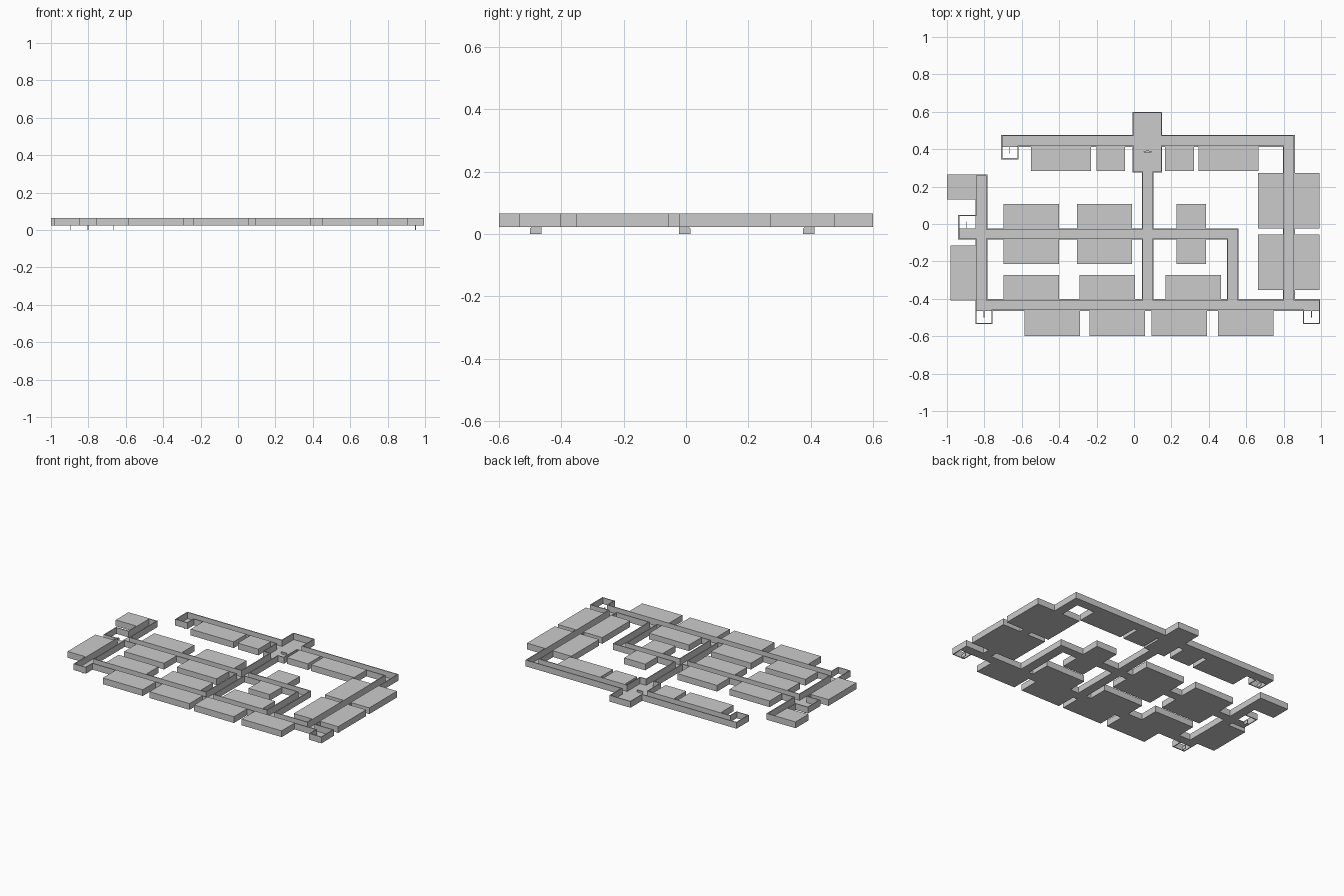
import bpy, bmesh
from mathutils import Vector

if "Cube" in bpy.data.objects:
    bpy.data.objects.remove(bpy.data.objects["Cube"])

Z0, Z1 = 0.023, 0.065
WALL = 0.006

# x0, x1, y0, y1
HALLS = [(-.71, .86, .413, .477), (-.008, .15, .275, .6), (.797, .86, -.402, .477),
         (-.848, .995, -.464, -.402), (-.848, -.784, -.464, .265), (-.94, .56, -.083, -.023),
         (.496, .56, -.402, -.023), (.042, .105, -.402, .275)]
SHAFTS = [(-.71, -.618, .346, .413), (-.94, -.848, -.023, .048),
          (-.848, -.756, -.535, -.464), (.903, .995, -.535, -.464)]


def finish(name, bm):
    me = bpy.data.meshes.new(name)
    bm.to_mesh(me)
    bm.free()
    ob = bpy.data.objects.new(name, me)
    bpy.context.collection.objects.link(ob)
    return ob


def box(name, x0, x1, y0, y1, z0=Z0, z1=Z1):
    bm = bmesh.new()
    bmesh.ops.create_cube(bm, size=1)
    for v in bm.verts:
        c = v.co + Vector((.5, .5, .5))
        v.co = (x0 + c.x * (x1 - x0), y0 + c.y * (y1 - y0), z0 + c.z * (z1 - z0))
    return finish(name, bm)


def inside(x, y, rects):
    return any(a < x < b and c < y < d for a, b, c, d in rects)


def union_plan(rects):
    """Merge overlapping rectangles into one flat sheet of cells."""
    xs = sorted({v for r in rects for v in r[:2]})
    ys = sorted({v for r in rects for v in r[2:]})
    bm = bmesh.new()
    for a, b in zip(xs, xs[1:]):
        for c, d in zip(ys, ys[1:]):
            if inside((a + b) / 2, (c + d) / 2, rects):
                bm.faces.new([bm.verts.new((x, y, Z0)) for x, y in ((a, c), (b, c), (b, d), (a, d))])
    bmesh.ops.remove_doubles(bm, verts=bm.verts, dist=1e-5)
    return bm


# corridor floor (the shafts stay open)
finish("corridor_floor", union_plan(HALLS))

# corridor and shaft walls, raised along the outline
bm = union_plan(HALLS + SHAFTS)
floor = bm.faces[:]
rim = [e for e in bm.edges if e.is_boundary]
up = bmesh.ops.extrude_edge_only(bm, edges=rim)["geom"]
for v in up:
    if isinstance(v, bmesh.types.BMVert):
        v.co.z = Z1
bmesh.ops.recalc_face_normals(bm, faces=bm.faces)
bmesh.ops.delete(bm, geom=floor, context='FACES')
# make every wall face away from the corridor
for f in bm.faces:
    f.normal_update()
    p = f.calc_center_median() + f.normal * .002
    if inside(p.x, p.y, HALLS + SHAFTS):
        f.normal_flip()
walls = finish("corridor_walls", bm)
mod = walls.modifiers.new("thickness", 'SOLIDIFY')
mod.thickness = WALL
mod.offset = -1
mod.use_even_offset = True

# closed rooms: rows of (y0, y1, x spans)
ROWS = [(.283, .413, [(-.55, -.23), (-.2, -.047), (.165, .322), (.345, .665)]),
        (-.023, .107, [(-.697, -.4), (-.306, -.01), (.228, .385)]),
        (-.213, -.083, [(-.697, -.4), (-.306, -.01), (.228, .385)]),
        (-.402, -.272, [(-.697, -.4), (-.292, .005), (.168, .465)]),
        (-.6, -.464, [(-.585, -.288), (-.238, .06), (.094, .39), (.448, .745)]),
        (-.023, .272, [(.662, .797), (.86, .992)]),
        (-.353, -.056, [(.662, .797), (.86, .992)]),
        (-.41, -.114, [(-.98, -.848)]),
        (.13, .265, [(-1, -.848)])]
for y0, y1, spans in ROWS:
    for x0, x1 in spans:
        box("room", x0, x1, y0, y1)

# hanging ladder plates under the shafts, outer upper corner cut
for a, b, c, d in SHAFTS:
    x = (a + b) / 2
    y, s = (c, 1) if c == -.023 else (d, -1)
    bm = bmesh.new()
    prof = [(0, 0), (.037, 0), (.037, .017), (.031, Z0), (0, Z0)]
    f = bm.faces.new([bm.verts.new((x - .0015, y + s * u, z)) for u, z in prof])
    ext = bmesh.ops.extrude_face_region(bm, geom=[f])["geom"]
    bmesh.ops.translate(bm, verts=[v for v in ext if isinstance(v, bmesh.types.BMVert)], vec=(.003, 0, 0))
    bmesh.ops.recalc_face_normals(bm, faces=bm.faces)
    finish("shaft_ladder", bm)

# oval desk in the entrance hall
bm = bmesh.new()
bmesh.ops.create_cone(bm, cap_ends=True, segments=24, radius1=.022, radius2=.022, depth=.012)
for v in bm.verts:
    v.co = (v.co.x + .073, v.co.y * .28 + .386, v.co.z + Z0 + .006)
finish("entrance_desk", bm)
